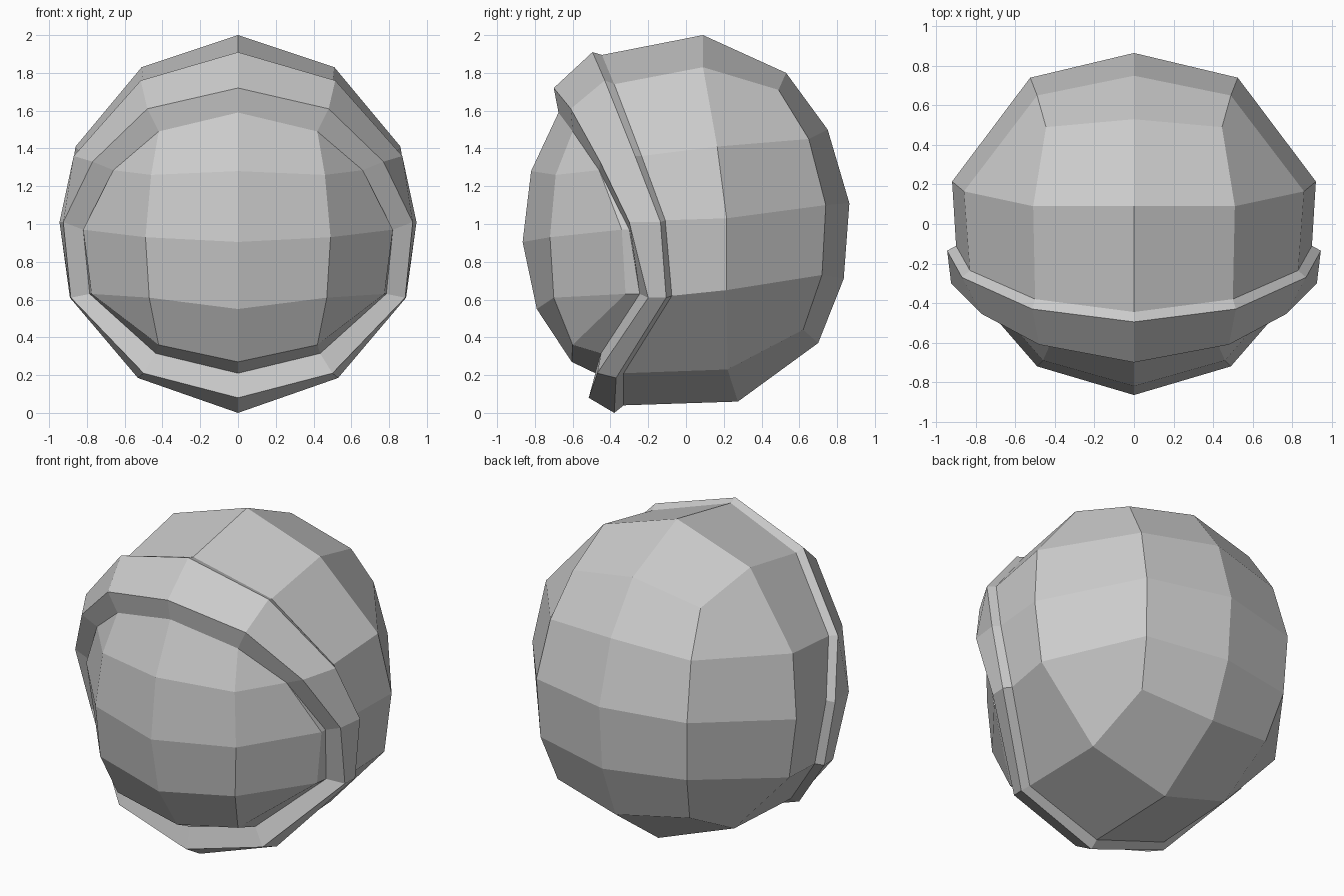
import bpy
import bmesh

cube = bpy.data.objects.get("Cube")
if cube:
    bpy.data.objects.remove(cube)

grey = bpy.data.materials.new("plain grey")
grey.use_nodes = True
colour = (0.6, 0.6, 0.6, 1)
grey.diffuse_color = colour
grey.node_tree.nodes["Principled BSDF"].inputs["Base Color"].default_value = colour


def make_part(name, strips):
    """Join pairs of point rows into flat panels on the left side and mirror them to the right."""
    bm = bmesh.new()
    for first, second in strips:
        for i in range(len(first) - 1):
            loop = (first[i], first[i + 1], second[i + 1], second[i])
            corners = list(dict.fromkeys(loop))
            if len(corners) < 3:
                continue
            for side in (1, -1):
                bm.faces.new([bm.verts.new((side * x, y, z)) for x, y, z in corners])
    bmesh.ops.remove_doubles(bm, verts=bm.verts, dist=0.0005)
    bmesh.ops.recalc_face_normals(bm, faces=bm.faces)
    mesh = bpy.data.meshes.new(name)
    bm.to_mesh(mesh)
    bm.free()
    mesh.materials.append(grey)
    part = bpy.data.objects.new(name, mesh)
    bpy.context.collection.objects.link(part)
    return part


# Rows running from the crown, down the left side, to the chin
shell_edge = [(0, -.445, 1.895), (.5, -.38, 1.74), (.83, -.235, 1.36), (.9, -.11, 1.02),
              (.845, -.075, .62), (.5, -.33, .21), (0, -.33, .04)]
rim_back = [(0, -.495, 1.91), (.515, -.43, 1.76), (.87, -.27, 1.36), (.945, -.135, 1.01),
            (.89, -.105, .61), (.53, -.37, .185), (0, -.38, 0)]
rim_front = [(0, -.7, 1.72), (.48, -.61, 1.61), (.77, -.455, 1.33), (.925, -.3, 1.01),
             (.885, -.2, .61), (.5, -.47, .21), (0, -.515, .08)]
rim_inner = [(0, -.675, 1.59), (.42, -.6, 1.49), (.66, -.46, 1.285), (.82, -.3, .97),
             (.785, -.245, .63), (.435, -.45, .315), (0, -.48, .21)]

# Back of the shell: centre line, its neighbour, and the widest line at the side
back_centre = [(0, .09, 2), (0, .53, 1.8), (0, .75, 1.5), (0, .865, 1.11),
               (0, .835, .71), (0, .7, .37), (0, .275, .06)]
back_next = [(.51, .09, 1.83), (.445, .49, 1.71), (.49, .65, 1.45), (.525, .74, 1.1),
             (.51, .72, .73), (.46, .62, .44), (.49, .22, .23)]
side_line = [back_next[0], (.86, .165, 1.41), (.92, .215, 1.03), (.87, .215, .65), back_next[-1]]
middle = [back_centre[0]] + side_line + [back_centre[-1]]

# Visor: its border follows the rim above and stands proud of it below
visor_edge = rim_inner[:3] + [(.82, -.34, .97), (.775, -.32, .63), (.42, -.6, .36), (0, -.605, .27)]
visor_centre = [visor_edge[0], (0, -.82, 1.28), (0, -.865, .905), (0, -.79, .55), visor_edge[-1]]
visor_next = [visor_edge[1], (.46, -.69, 1.26), (.49, -.72, .93), (.47, -.7, .61), visor_edge[-2]]

make_part("helmet_shell", [(shell_edge, middle), (back_centre, back_next), (side_line, back_next[1:-1])])
make_part("visor_rim", [(shell_edge, rim_back), (rim_back, rim_front), (rim_front, rim_inner)])
make_part("visor", [(rim_inner, visor_edge), (visor_centre, visor_next), (visor_next, visor_edge[1:-1])])
